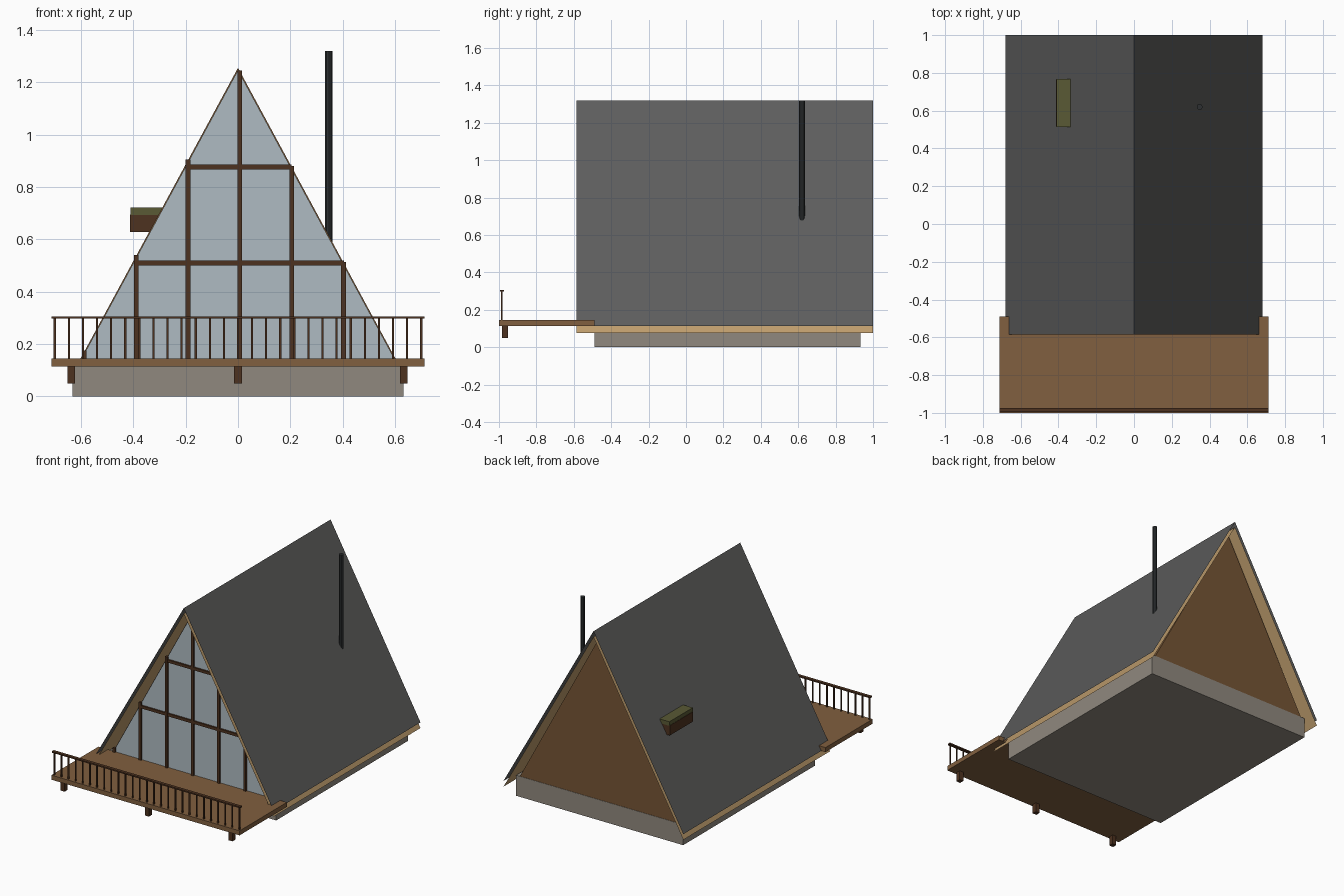
import bpy

if "Cube" in bpy.data.objects:
    bpy.data.objects.remove(bpy.data.objects["Cube"])

def mat(name, r, g, b):
    m = bpy.data.materials.new(name)
    m.diffuse_color = (r, g, b, 1)
    m.use_nodes = True
    m.node_tree.nodes["Principled BSDF"].inputs["Base Color"].default_value = m.diffuse_color
    return m

ROOF = mat("roof_grey", .11, .11, .108)
TAN = mat("soffit_tan", .51, .33, .15)
WOOD = mat("deck_wood", .22, .115, .05)
WALL = mat("wall_wood", .18, .09, .035)
DARK = mat("dark_wood", .075, .032, .014)
GLASS = mat("glass", .43, .50, .54)
STONE = mat("stone", .28, .25, .21)
OLIVE = mat("olive", .10, .10, .035)
METAL = mat("metal", .026, .03, .032)

def mesh(name, verts, faces, m):
    me = bpy.data.meshes.new(name)
    me.from_pydata(verts, [], faces)
    me.materials.append(m)
    ob = bpy.data.objects.new(name, me)
    bpy.context.collection.objects.link(ob)
    return ob

def box(name, x, y, z, m):
    """Box from (min, max) ranges."""
    v = [(a, b, c) for a in x for b in y for c in z]
    f = [(0, 1, 3, 2), (4, 6, 7, 5), (0, 4, 5, 1), (2, 3, 7, 6), (0, 2, 6, 4), (1, 5, 7, 3)]
    return mesh(name, v, f, m)

def prism(name, half, z0, z1, y0, y1, m):
    """Triangular gable prism."""
    v = [(x, y, z) for y in (y0, y1) for x, z in ((-half, z0), (half, z0), (0, z1))]
    f = [(0, 1, 2), (5, 4, 3), (0, 3, 4, 1), (1, 4, 5, 2), (2, 5, 3, 0)]
    return mesh(name, v, f, m)

def tent(name, half, z0, z1, y0, y1, m):
    """Open sheet folded over the ridge."""
    v = [(x, y, z) for y in (y0, y1) for x, z in ((-half, z0), (0, z1), (half, z0))]
    return mesh(name, v, [(0, 1, 4, 3), (1, 2, 5, 4)], m)

# Base, house body and roof sheets
box("foundation", (-.632, .632), (-.49, .933), (0, .14), STONE)
prism("house_body", .604, .14, 1.255, -.485, .931, WALL)
prism("front_glass", .599, .141, 1.246, -.492, -.48, GLASS)
tent("roof", .68, .114, 1.319, -.586, 1, ROOF)
tent("roof_lining", .68, .075, 1.28, -.586, 1, TAN)

# Window mullions and cross bars
for i in range(6):
    x = -.587 + .198 * i
    top = 1.257 - 1.843 * abs(x)
    box(f"mullion_{i}", (x - .009, x + .009), (-.505, -.487), (.14, top), DARK)
box("lower_bar", (-.395, .405), (-.503, -.488), (.5, .519), DARK)
box("upper_bar", (-.195, .205), (-.503, -.488), (.867, .886), DARK)

# Deck with its supports
box("deck", (-.712, .712), (-1, -.49), (.114, .145), WOOD)
for i, x in enumerate((-.637, 0, .633)):
    box(f"deck_support_{i}", (x - .015, x + .015), (-.985, -.953), (.05, .116), DARK)

# Railing
box("handrail", (-.712, .712), (-.995, -.973), (.297, .306), DARK)
N = 27
for i in range(N):
    x = -.7 + 1.4 * i / (N - 1)
    box(f"baluster_{i}", (x - .004, x + .004), (-.988, -.98), (.144, .298), DARK)

# Dormer
box("dormer", (-.413, -.29), (.516, .765), (.627, .694), DARK)
box("dormer_roof", (-.411, -.29), (.514, .767), (.693, .721), OLIVE)

# Chimney pipe
bpy.ops.mesh.primitive_cylinder_add(vertices=10, radius=.0155, depth=.77, location=(.347, .62, .935))
pipe = bpy.context.object
pipe.name = "chimney_pipe"
pipe.data.materials.append(METAL)
